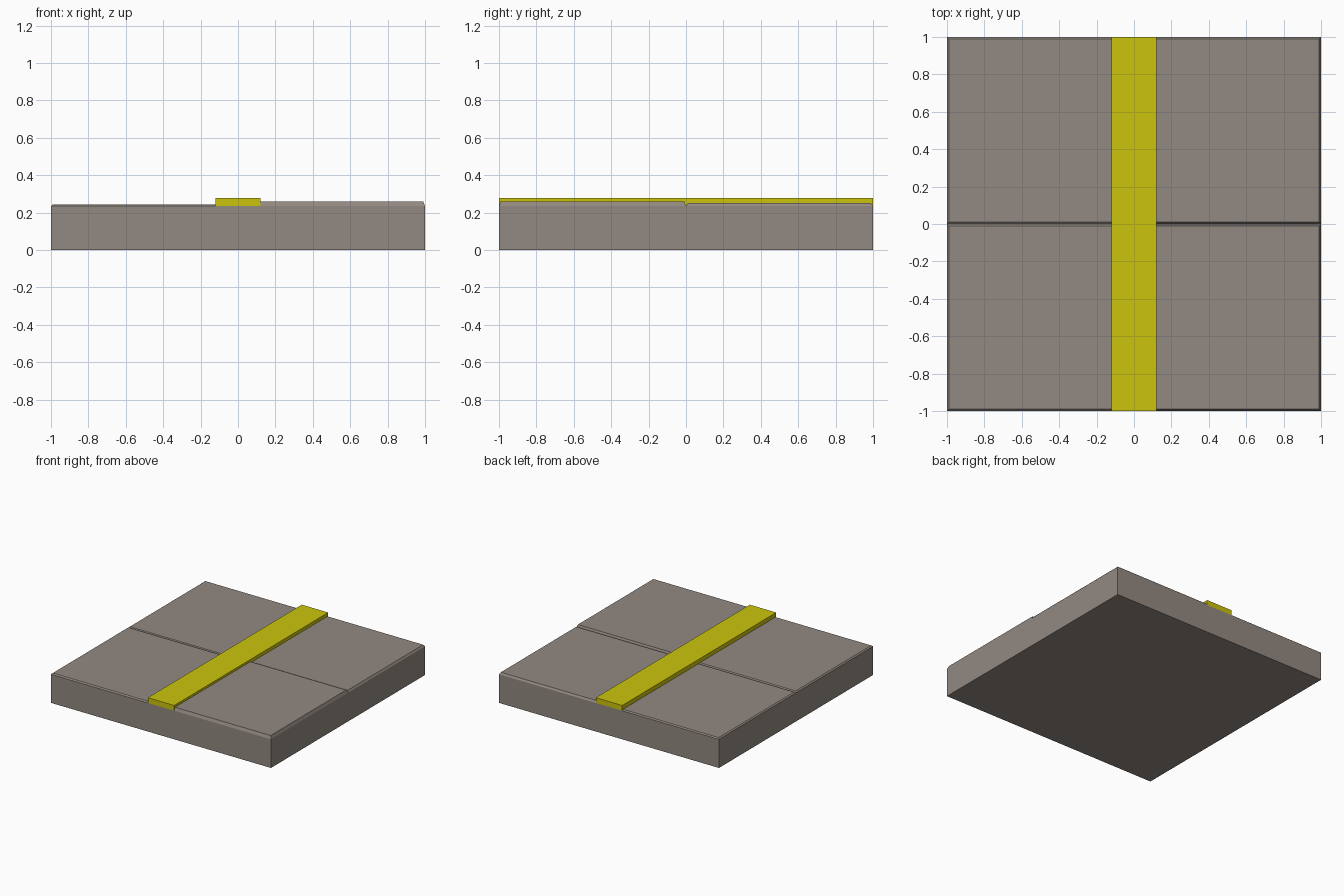
import bpy
import bmesh

cube = bpy.data.objects.get("Cube")
if cube:
    bpy.data.objects.remove(cube)


def material(name, rgb):
    m = bpy.data.materials.new(name)
    m.use_nodes = True
    color = (*rgb, 1)
    m.diffuse_color = color
    m.node_tree.nodes["Principled BSDF"].inputs["Base Color"].default_value = color
    return m


def block(name, x, y, z, mat, inset=0):
    """Box between (min, max) ranges, with the top face drawn in by inset."""
    bm = bmesh.new()
    bmesh.ops.create_cube(bm, size=1)
    for v in bm.verts:
        top = v.co.z > 0
        shrink = inset if top else 0
        v.co.x = x[1] - shrink if v.co.x > 0 else x[0] + shrink
        v.co.y = y[1] - shrink if v.co.y > 0 else y[0] + shrink
        v.co.z = z[1] if top else z[0]
    mesh = bpy.data.meshes.new(name)
    bm.to_mesh(mesh)
    bm.free()
    mesh.materials.append(mat)
    obj = bpy.data.objects.new(name, mesh)
    bpy.context.collection.objects.link(obj)
    return obj


stone = material("warm grey stone", (0.29, 0.25, 0.22))
yellow = material("yellow paint", (0.60, 0.55, 0.004))

BASE = 0.235
west, east = (-1, 0), (1, 0)

# Solid ground block
block("base", (-1, 1), (-1, 1), (0, BASE), stone)

# Four bevelled paving slabs, each laid at a slightly different height
slabs = {
    "front_left_slab": ((0, 1), (-1, 0), 0.26),
    "back_left_slab": ((0, 1), (0, 1), 0.25),
    "front_right_slab": ((-1, 0), (-1, 0), 0.244),
    "back_right_slab": ((-1, 0), (0, 1), 0.243),
}
for name, (x, y, top) in slabs.items():
    block(name, x, y, (BASE, top), stone, inset=0.01)

# Raised centre stripe
block("stripe", (-0.12, 0.12), (-1, 1), (BASE, 0.278), yellow)
